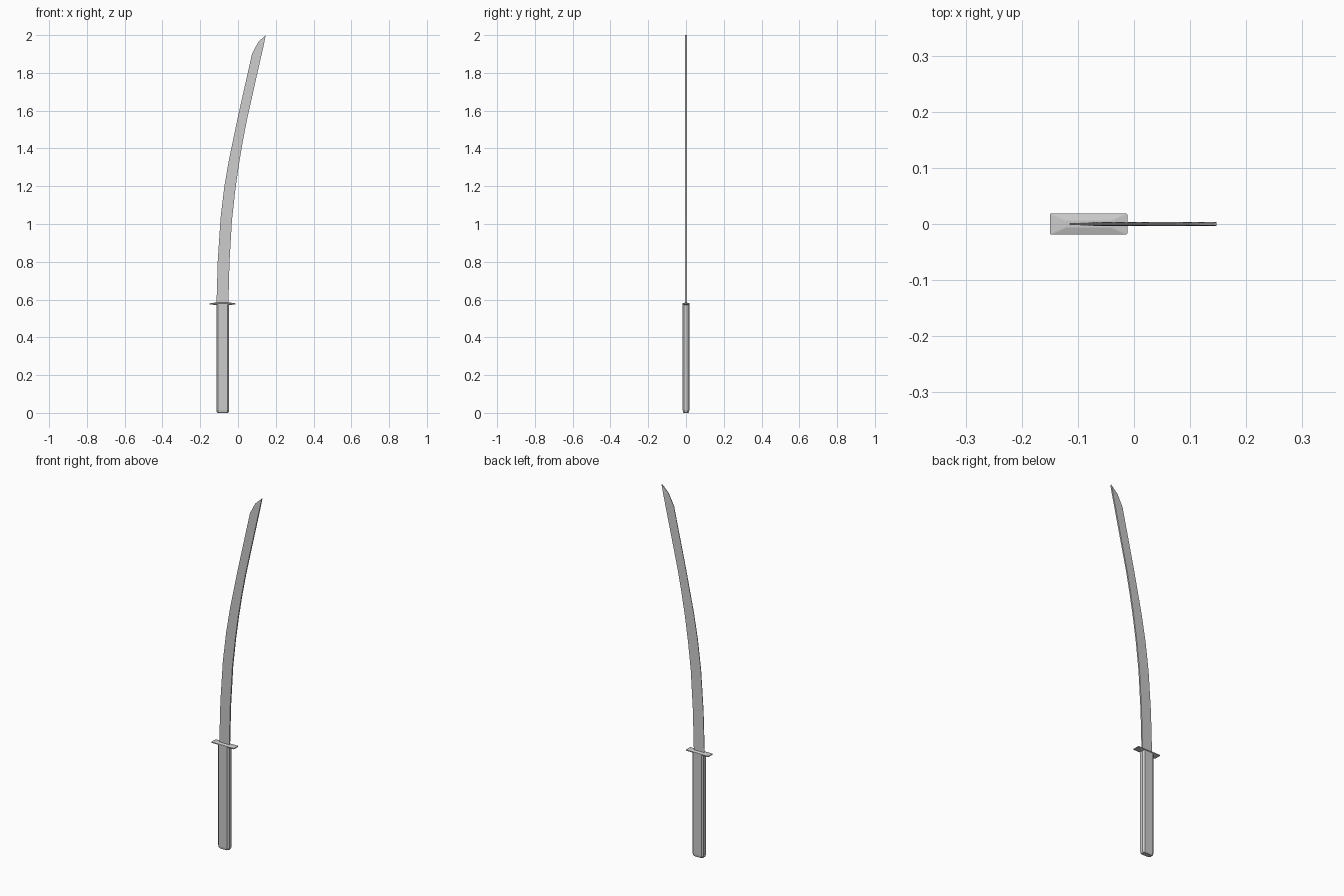
import bpy, bmesh

if "Cube" in bpy.data.objects:
    bpy.data.objects.remove(bpy.data.objects["Cube"])


def make_object(name, bm):
    bmesh.ops.recalc_face_normals(bm, faces=bm.faces)
    mesh = bpy.data.meshes.new(name)
    bm.to_mesh(mesh)
    bm.free()
    obj = bpy.data.objects.new(name, mesh)
    bpy.context.collection.objects.link(obj)
    return obj


def loft(name, rings):
    """Skin a stack of equal-length vertex rings and cap both ends."""
    bm = bmesh.new()
    rows = [[bm.verts.new(p) for p in ring] for ring in rings]
    n = len(rows[0])
    for a, b in zip(rows, rows[1:]):
        for i in range(n):
            j = (i + 1) % n
            bm.faces.new((a[i], a[j], b[j], b[i]))
    bm.faces.new(rows[0][::-1])
    bm.faces.new(rows[-1])
    return make_object(name, bm)


def octagon(cx, hx, hy, c, z):
    """Rectangle with chamfered corners."""
    quarter = [(hx, hy - c), (hx - c, hy)]
    pts = quarter + [(-x, y) for x, y in quarter[::-1]]
    pts += [(-x, -y) for x, y in pts]
    return [(cx + x, y, z) for x, y in pts]


# Handle: chamfered grip with a rounded butt
CX = -0.081
loft("handle", [octagon(CX, 0.027, 0.012, 0.007, 0.0),
                octagon(CX, 0.032, 0.016, 0.008, 0.005),
                octagon(CX, 0.034, 0.0175, 0.008, 0.014),
                octagon(CX, 0.034, 0.0175, 0.008, 0.576)])

# Guard: thin plate, sloping up and down towards the middle
loft("guard", [octagon(CX, 0.040, 0.010, 0.002, 0.571),
               octagon(CX, 0.069, 0.019, 0.002, 0.575),
               octagon(CX, 0.069, 0.019, 0.002, 0.580),
               octagon(CX, 0.040, 0.006, 0.002, 0.584)])

# Blade: thin cutting side (left) and thicker spine (right) per station:
# edge x, edge z, spine x, spine z
stations = [(-0.114, 0.575, -0.051, 0.575),
            (-0.107, 0.81, -0.045, 0.80),
            (-0.092, 1.035, -0.032, 1.02),
            (-0.072, 1.20, -0.015, 1.175),
            (-0.048, 1.34, 0.004, 1.31),
            (-0.025, 1.45, 0.024, 1.43),
            (0.0, 1.57, 0.047, 1.55),
            (0.037, 1.735, 0.085, 1.72),
            (0.074, 1.90, 0.121, 1.88),
            (0.106, 1.962, 0.137, 1.95),
            (0.145, 1.999, 0.147, 2.0)]
THIN, THICK = 0.0015, 0.004
loft("blade", [[(ex, -THIN, ez), (sx, -THICK, sz), (sx, THICK, sz), (ex, THIN, ez)]
               for ex, ez, sx, sz in stations])
